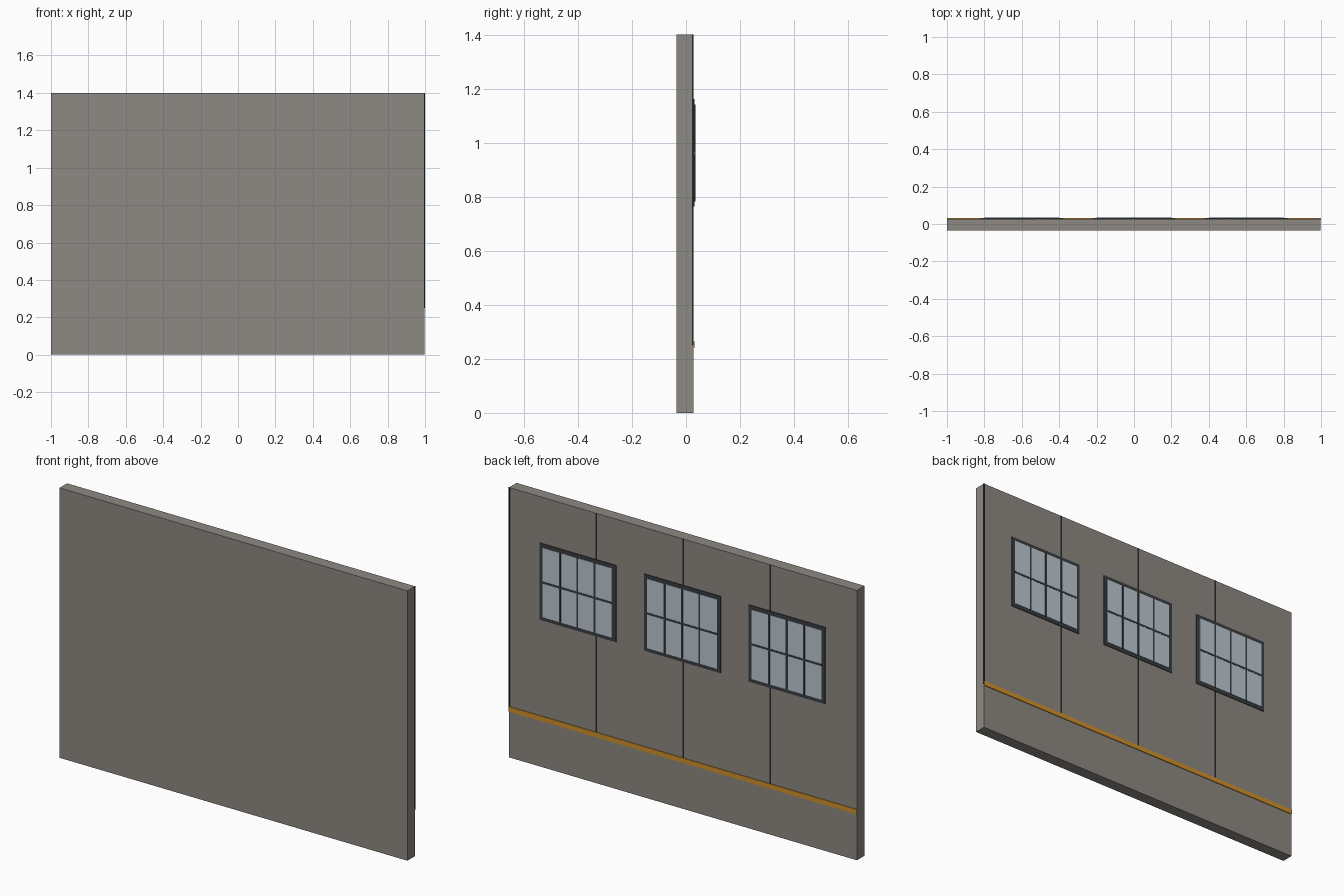
import bpy
import bmesh

if "Cube" in bpy.data.objects:
    bpy.data.objects.remove(bpy.data.objects["Cube"])


def material(name, rgb):
    m = bpy.data.materials.new(name)
    m.diffuse_color = (*rgb, 1.0)
    m.use_nodes = True
    m.node_tree.nodes["Principled BSDF"].inputs["Base Color"].default_value = m.diffuse_color
    return m


WALL = material("warm grey wall", (0.27, 0.25, 0.225))
SEAM = material("near black seam", (0.018, 0.020, 0.022))
FRAME = material("dark frame", (0.042, 0.048, 0.055))
GLASS = material("pale glass", (0.50, 0.58, 0.64))
STRIPE = material("amber stripe", (0.62, 0.28, 0.025))


def box(name, x, y, z, mat):
    """Box from (min, max) ranges on each axis."""
    bm = bmesh.new()
    bmesh.ops.create_cube(bm, size=1.0)
    for v in bm.verts:
        v.co = [r[0] if c < 0 else r[1] for c, r in zip(v.co, (x, y, z))]
    mesh = bpy.data.meshes.new(name)
    bm.to_mesh(mesh)
    bm.free()
    mesh.materials.append(mat)
    ob = bpy.data.objects.new(name, mesh)
    bpy.context.collection.objects.link(ob)
    return ob


BACK = 0.027   # y of the detailed wall face
HEIGHT = 1.4
RIGHT = 0.997  # wall end; the last seam reaches x = 1

# Wall panels, each with a dark seam strip along its right edge
for i in range(4):
    x0 = -1 + 0.5 * i
    x1 = min(x0 + 0.5, RIGHT)
    box("wall_panel", (x0, x1), (-0.035, BACK), (0, HEIGHT), WALL)
    s = x0 + 0.496
    box("panel_seam", (s - 0.004, s + 0.004), (BACK - 0.004, BACK + 0.0015),
        (0.25, HEIGHT), SEAM)

# Stripe along the lower wall
box("wall_stripe", (-1, RIGHT), (BACK - 0.002, 0.031), (0.24, 0.265), STRIPE)

# Windows: frame plate, glass plate and glazing bars
W, H, CZ = 0.20, 0.18, 0.962
for cx in (-0.6, 0.0, 0.6):
    box("window_frame", (cx - 0.22, cx + 0.22), (BACK - 0.004, 0.031),
        (CZ - 0.199, CZ + 0.199), FRAME)
    box("window_glass", (cx - W, cx + W), (0.029, 0.0335),
        (CZ - H, CZ + H), GLASS)
    for k in (-1, 0, 1):
        bx = cx + k * W / 2
        box("vertical_bar", (bx - 0.005, bx + 0.005), (0.030, 0.035),
            (CZ - H, CZ + H), FRAME)
    box("horizontal_bar", (cx - W, cx + W), (0.030, 0.0349),
        (CZ - 0.005, CZ + 0.005), FRAME)
